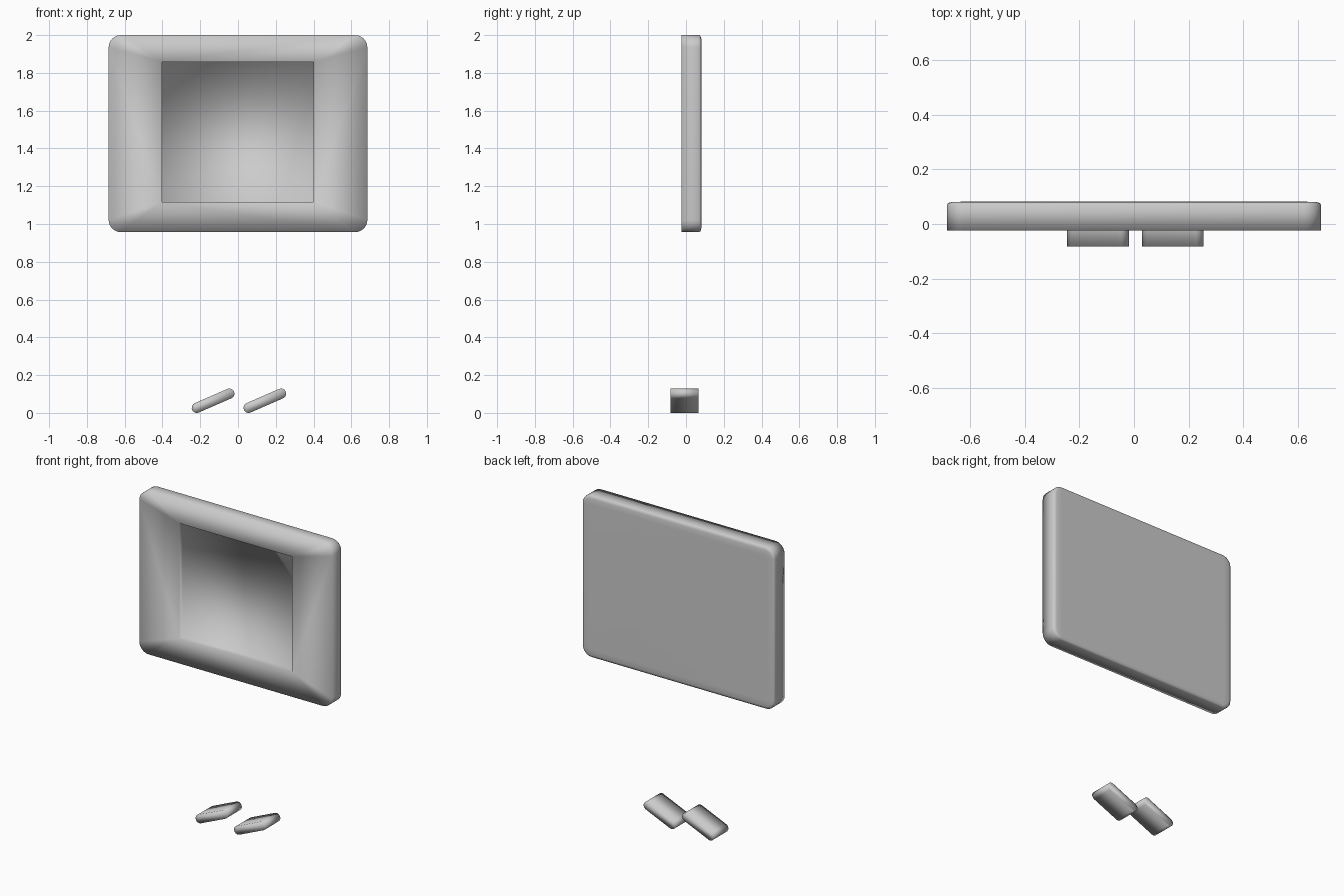
import bpy, bmesh
from math import sin, cos, pi, atan2
from mathutils import Vector

cube = bpy.data.objects.get("Cube")
if cube:
    bpy.data.objects.remove(cube, do_unlink=True)

CORNER_STEPS = 6


def make_object(name, bm):
    bmesh.ops.recalc_face_normals(bm, faces=bm.faces)
    for face in bm.faces:
        face.smooth = True
    mesh = bpy.data.meshes.new(name)
    bm.to_mesh(mesh)
    bm.free()
    obj = bpy.data.objects.new(name, mesh)
    bpy.context.collection.objects.link(obj)


def rounded_rect(bm, half_x, half_z, radius, y, z_mid):
    """Ring of vertices, corner by corner from the upper right."""
    ring = []
    signs = [(1, 1), (-1, 1), (-1, -1), (1, -1)]
    for k, (sx, sz) in enumerate(signs):
        for i in range(CORNER_STEPS + 1):
            a = (k + i / CORNER_STEPS) * pi / 2
            ring.append(bm.verts.new((sx * (half_x - radius) + radius * cos(a), y,
                                      z_mid + sz * (half_z - radius) + radius * sin(a))))
    return ring


def bridge(bm, a, b):
    for i in range(len(a)):
        j = (i + 1) % len(a)
        bm.faces.new((a[i], a[j], b[j], b[i]))


# Screen housing: flat rim, shallow square-cut recess, softened back edge
bm = bmesh.new()
z_mid, half_x, half_z, radius = 1.4785, 0.685, 0.5215, 0.065
layers = [(-0.024, 0), (0.07, 0), (0.077, 0.005), (0.081, 0.02), (0.0815, 0.055)]
rings = [rounded_rect(bm, half_x - d, half_z - d, radius - d, y, z_mid) for y, d in layers]
for a, b in zip(rings, rings[1:]):
    bridge(bm, a, b)
bm.faces.new(rings[-1])

left, right, low, high = -0.402, 0.4, 1.117, 1.858
corners = [(right, high), (left, high), (left, low), (right, low)]
rim = [bm.verts.new((x, -0.024, z)) for x, z in corners]
floor = [bm.verts.new((x, 0.011, z)) for x, z in corners]
front, step = rings[0], CORNER_STEPS + 1
for k in range(4):
    start, end = k * step, k * step + CORNER_STEPS
    for i in range(start, end):
        bm.faces.new((front[i], front[i + 1], rim[k]))
    # Each side of the rim is split from the upper outer corner on left and right
    p, q = front[end], front[(end + 1) % len(front)]
    r, s = rim[(k + 1) % 4], rim[k]
    if k < 2:
        bm.faces.new((p, q, r))
        bm.faces.new((p, r, s))
    else:
        bm.faces.new((p, q, s))
        bm.faces.new((q, r, s))
bridge(bm, rim, floor)
bm.faces.new(floor)
make_object("screen_housing", bm)


# Feet: tilted rounded bars extruded front to back
def foot(name, x_mid):
    bm = bmesh.new()
    r = 0.027
    a = Vector((x_mid - 0.086, 0, r))
    b = Vector((x_mid + 0.086, 0, 0.102))
    tilt = atan2(b.z - a.z, b.x - a.x)
    steps = 10
    rings = []
    for y in (-0.0815, 0.0665):
        ring = []
        for centre, base in ((b, -pi / 2), (a, pi / 2)):
            for i in range(steps + 1):
                t = tilt + base + pi * i / steps
                ring.append(bm.verts.new((centre.x + r * cos(t), y, centre.z + r * sin(t))))
        rings.append(ring)
        bm.faces.new(ring)
    bridge(bm, *rings)
    make_object(name, bm)


foot("right_foot", -0.132)
foot("left_foot", 0.142)
